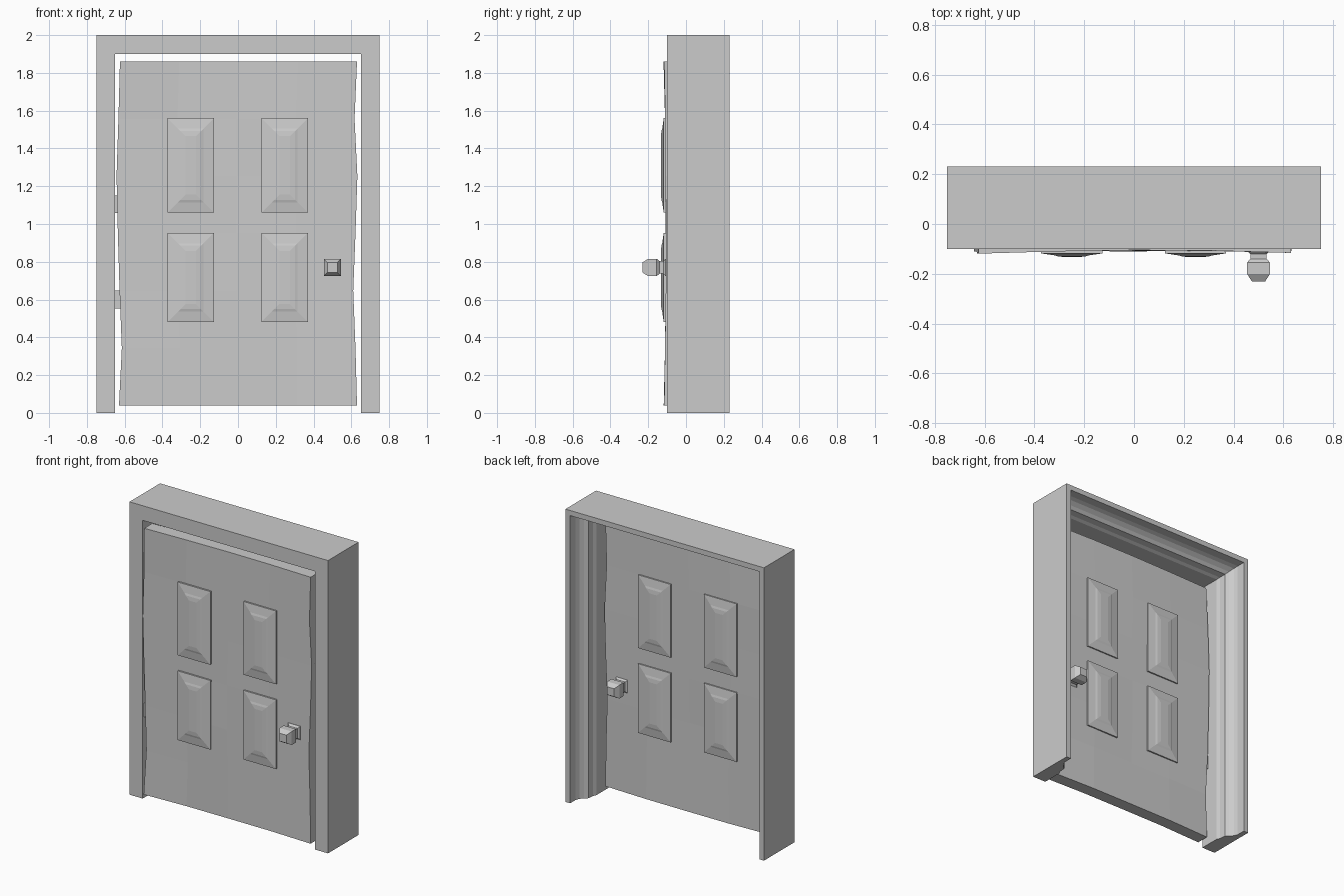
import bpy, bmesh

if "Cube" in bpy.data.objects:
    bpy.data.objects.remove(bpy.data.objects["Cube"])

MID = -0.065  # y of the door's middle plane


def make_object(name, bm):
    bmesh.ops.recalc_face_normals(bm, faces=bm.faces)
    me = bpy.data.meshes.new(name)
    bm.to_mesh(me)
    bm.free()
    ob = bpy.data.objects.new(name, me)
    bpy.context.collection.objects.link(ob)
    return ob


def bridge(bm, rings, closed):
    for a, b in zip(rings, rings[1:]):
        n = len(a)
        for i in range(n if closed else n - 1):
            j = (i + 1) % n
            bm.faces.new((a[i], a[j], b[j], b[i]))


def box(name, x0, x1, y0, y1, z0, z1):
    bm = bmesh.new()
    rings = [[bm.verts.new((x, y, z)) for x, y in
              ((x0, y0), (x1, y0), (x1, y1), (x0, y1))] for z in (z0, z1)]
    bridge(bm, rings, True)
    bm.faces.new(rings[0])
    bm.faces.new(rings[1])
    return make_object(name, bm)


def rect_stack(name, cx, cz, steps, side):
    """Stack of rectangles (half width, half height, y) on one door side."""
    bm = bmesh.new()
    rings = []
    for hx, hz, y in steps:
        yy = y if side < 0 else 2 * MID - y
        rings.append([bm.verts.new((cx + sx * hx, yy, cz + sz * hz))
                      for sx, sz in ((-1, -1), (1, -1), (1, 1), (-1, 1))])
    bridge(bm, rings, True)
    bm.faces.new(rings[0])
    bm.faces.new(rings[-1])
    return make_object(name, bm)


# Door frame: moulding section (inward distance, y) swept around an arch
section = [(0, -.10), (0, .23), (.035, .23), (.035, .17), (.045, .145),
           (.065, .12), (.085, .105), (.09, .06), (.10, .04), (.10, -.10)]
bm = bmesh.new()
paths = []
for w, y in section:
    x, top = .75 - w, 2 - w
    paths.append([bm.verts.new(p) for p in
                  ((-x, y, 0), (-x, y, top), (x, y, top), (x, y, 0))])
bridge(bm, paths + paths[:1], False)
for end in (0, -1):
    bm.faces.new([p[end] for p in paths])
make_object("door_frame", bm)

# Warped door slab: front and back grids with uneven edges
left = [-.63, -.615, -.627, -.636, -.643, -.633, -.625]
right = [.63, .622, .61, .622, .632, .617, .63]
bow = [[-.010, .002, .003, .002, -.008],
       [-.003, .002, .000, .002, -.003],
       [.002, .000, -.002, .002, .001],
       [.000, .002, .000, .001, .002],
       [-.002, .000, .002, .002, .000],
       [-.003, .002, .002, .000, -.002],
       [-.011, -.002, .003, .001, -.008]]
bm = bmesh.new()
rows = []
for r in range(7):
    z = .04 + 1.82 * r / 6
    pts = []
    for c in range(5):
        x = left[r] + (right[r] - left[r]) * c / 4
        pts.append((x, bow[r][c]))
    front = [bm.verts.new((x, MID - .043 + b, z)) for x, b in pts]
    back = [bm.verts.new((x, MID + .043 + b, z)) for x, b in pts]
    rows.append(front + back[::-1])
bridge(bm, rows, True)
for row in (rows[0], rows[-1]):
    for c in range(4):
        bm.faces.new((row[c], row[c + 1], row[8 - c], row[9 - c]))
make_object("door_slab", bm)

# Raised panels and knobs on both sides of the door
for side, label in ((-1, "front"), (1, "back")):
    for cx in (-.25, .247):
        for cz, hz in ((1.31, .25), (.717, .236)):
            steps = [(.123 - i, hz - i, y) for i, y in
                     ((0, -.09), (0, -.118), (.055, -.126),
                      (.068, -.130), (.095, -.133))]
            rect_stack(label + "_panel", cx, cz, steps, side)
    knob = [(h, h, y) for h, y in
            ((.046, -.095), (.046, -.108), (.033, -.12), (.033, -.14),
             (.046, -.155), (.046, -.20), (.027, -.23))]
    rect_stack(label + "_knob", .50, .77, knob, side)

# Hinges bridging the gap on the left
for z in (.60, 1.105):
    box("hinge", -.66, -.60, -.085, -.045, z - .047, z + .047)
